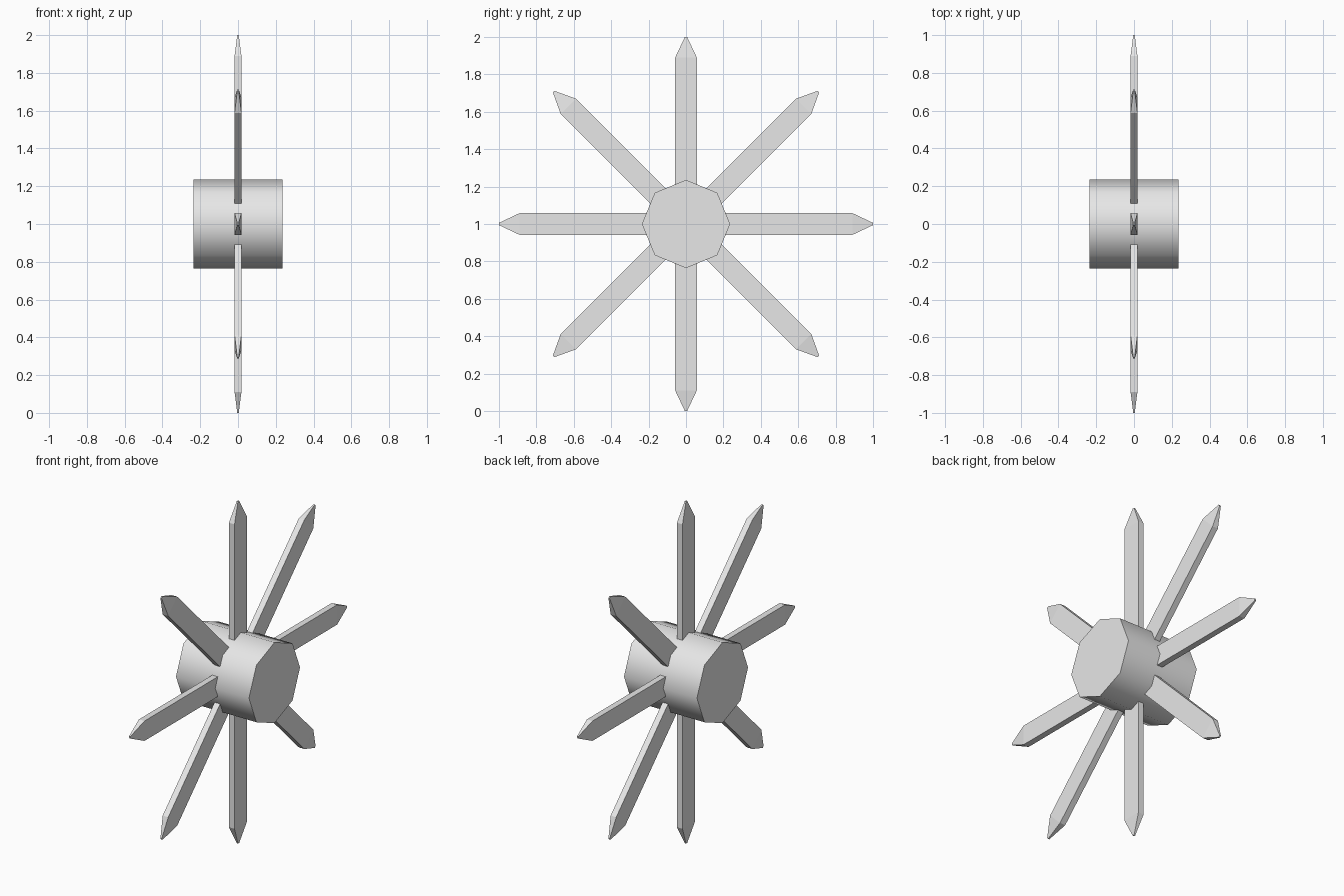
import bpy, bmesh
from math import pi
from mathutils import Matrix, Vector

cube = bpy.data.objects.get("Cube")
if cube:
    bpy.data.objects.remove(cube, do_unlink=True)

CENTRE = Vector((0, 0, 1))
HUB = 0.236

grey = bpy.data.materials.new("light_grey")
grey.use_nodes = True
grey.diffuse_color = (0.8, 0.8, 0.8, 1)
grey.node_tree.nodes["Principled BSDF"].inputs["Base Color"].default_value = (0.8, 0.8, 0.8, 1)


def add_object(name, bm):
    bmesh.ops.recalc_face_normals(bm, faces=bm.faces[:])
    mesh = bpy.data.meshes.new(name)
    bm.to_mesh(mesh)
    bm.free()
    mesh.materials.append(grey)
    obj = bpy.data.objects.new(name, mesh)
    obj.location = CENTRE
    bpy.context.collection.objects.link(obj)
    return obj


# Eight-sided hub lying along x, a corner pointing straight up
bm = bmesh.new()
bmesh.ops.create_cone(bm, cap_ends=True, segments=8, radius1=HUB, radius2=HUB,
                      depth=2 * HUB, matrix=Matrix.Rotation(pi / 2, 4, 'Y'))
hub = add_object("hub", bm)
bpy.ops.object.select_all(action='DESELECT')
hub.select_set(True)
bpy.context.view_layer.objects.active = hub
bpy.ops.object.shade_smooth_by_angle(angle=pi / 3)


# Flat bar with a tapered point: rings of (height, half thickness, half width)
def add_spoke(name, angle):
    bm = bmesh.new()
    rings = []
    for z, x, y in ((0.1, 0.018, 0.058), (0.89, 0.018, 0.058), (1.0, 0.004, 0.006)):
        corners = ((-x, -y), (x, -y), (x, y), (-x, y))
        rings.append([bm.verts.new((cx, cy, z)) for cx, cy in corners])
    bm.faces.new(rings[0])
    bm.faces.new(rings[-1])
    for low, high in zip(rings, rings[1:]):
        for i in range(4):
            j = (i + 1) % 4
            bm.faces.new((low[i], low[j], high[j], high[i]))
    bm.transform(Matrix.Rotation(angle, 4, 'X'))
    return add_object(name, bm)


names = ("top", "upper_front", "front", "lower_front",
         "bottom", "lower_back", "back", "upper_back")
for i, side in enumerate(names):
    add_spoke(side + "_spoke", i * pi / 4)
